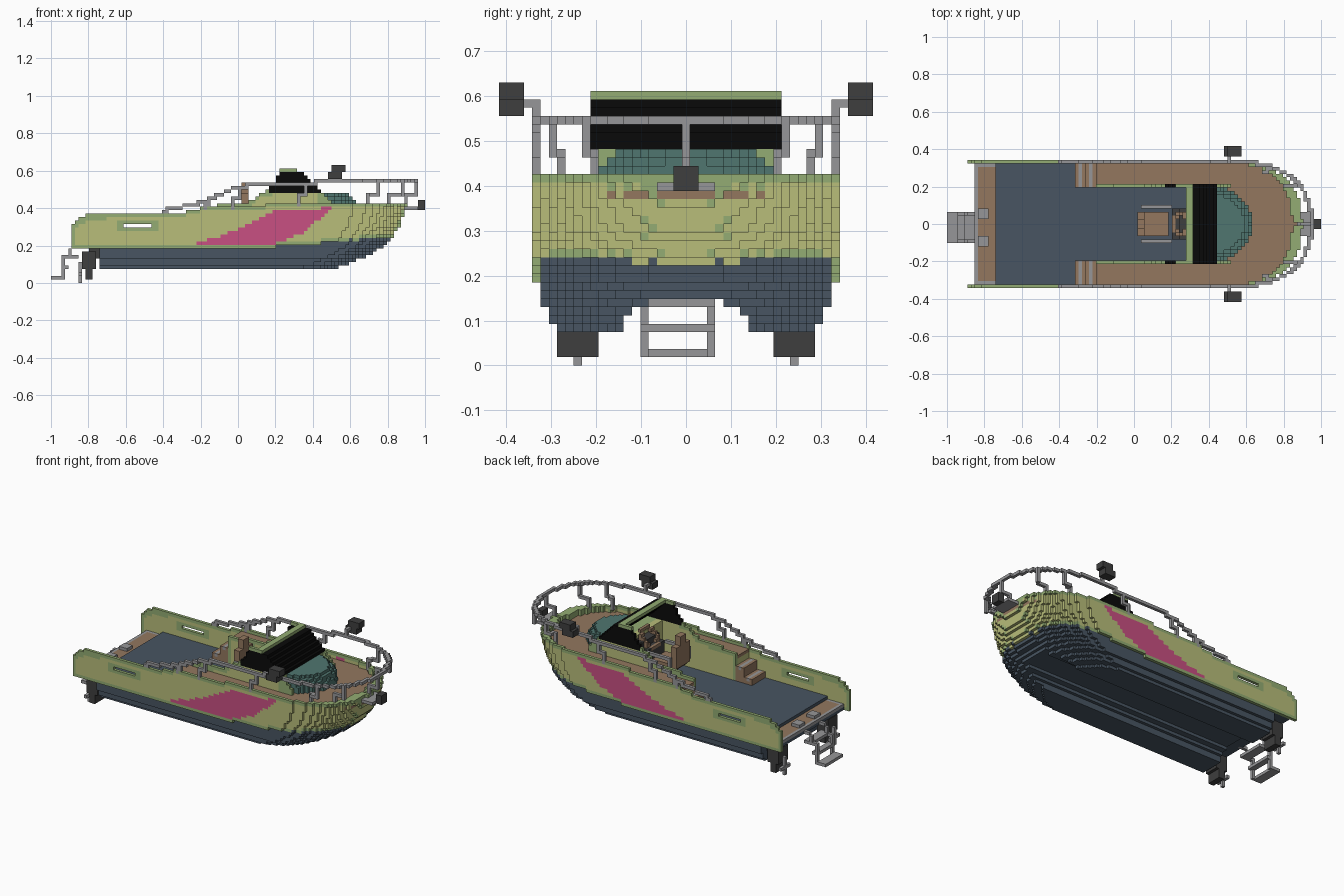
import bpy, math

if "Cube" in bpy.data.objects:
    bpy.data.objects.remove(bpy.data.objects["Cube"])

S = 2 / 108                      # block size
cells = {}                       # (i, j, k) -> (part, colour)
COLOURS = {
    "lime_green": (147, 172, 115), "olive_yellow": (184, 189, 122),
    "deck_brown": (147, 119, 95), "hull_slate": (72, 85, 98),
    "teal_glass": (80, 118, 112), "pink_stripe": (200, 80, 130),
    "rail_grey": (150, 150, 152), "dark_grey": (62, 62, 62), "black_glass": (10, 10, 10)}


def linear(c):
    c /= 255
    return c / 12.92 if c < 0.04045 else ((c + 0.055) / 1.055) ** 2.4


def interp(v, pts):
    """Piecewise linear profile."""
    if v <= pts[0][0]:
        return pts[0][1]
    for (a, p), (b, q) in zip(pts, pts[1:]):
        if v <= b:
            return p + (q - p) * (v - a) / (b - a)
    return pts[-1][1]


def fill(part, lo, hi, rule):
    """Fill a box with blocks; rule is a colour or a function giving one or None."""
    rng = [range(math.floor(l / S) - 1, math.ceil(h / S) + 2) for l, h in zip(lo, hi)]
    for i in rng[0]:
        for j in rng[1]:
            for k in rng[2]:
                p = ((i + 0.5) * S, j * S, (k + 0.5) * S)
                if all(l <= c <= h for l, c, h in zip(lo, p, hi)):
                    col = rule if isinstance(rule, str) else rule(*p)
                    if col:
                        cells[i, j, k] = (part, col)


def both(part, lo, hi, rule):
    """Same box on both sides of the centre line."""
    fill(part, lo, hi, rule)
    fill(part, (lo[0], -hi[1], lo[2]), (hi[0], -lo[1], hi[2]), rule)


def tube(part, pts, colour="rail_grey", mirror=True):
    """One-block-thick line through points."""
    for a, b in zip(pts, pts[1:]):
        n = max(1, int(math.dist(a, b) / S * 3))
        for t in range(n + 1):
            p = [u + (v - u) * t / n for u, v in zip(a, b)]
            i, j, k = math.floor(p[0] / S), round(p[1] / S), math.floor(p[2] / S)
            cells[i, j, k] = (part, colour)
            if mirror:
                cells[i, -j, k] = (part, colour)


# --- hull outline rules ---
REACH = [(0.08, 0.55), (0.10, 0.61), (0.13, 0.67), (0.15, 0.71), (0.19, 0.77),
         (0.24, 0.82), (0.30, 0.865), (0.42, 0.90)]


def taper(x, front, length):
    t = (x - front + length) / length
    return 1 if t <= 0 else 0 if t >= 1 else (1 - t ** 2.3) ** (1 / 2.3)


def half_width(x, z):
    return 0.343 * taper(x, interp(z, REACH), 0.4)


def side_top(x):
    if x < -0.78:
        return 0.372 - 0.07 * ((-0.78 - x) / 0.11) ** 2
    return 0.372 if x < -0.28 else 0.39 if x < -0.2 else 0.409 if x < 0.15 else 0.427


def side_bottom(x):
    return 0.185 if x < 0.2 else 0.203 if x < 0.45 else 0.222 if x < 0.65 else 0.24


# lower hull with centre tunnel
def lower_rule(x, y, z):
    a = abs(y)
    w = 0.325 if z > 0.13 else 0.306 if z > 0.095 else 0.287
    inner = 0.14 if z < 0.11 else 0.12 if z < 0.13 else 0.083 if z < 0.148 else -1
    if inner < a < w * taper(x, interp(z, REACH), 0.3):
        return "hull_slate"


fill("lower_hull", (-0.74, -0.35, 0.074), (0.9, 0.35, 0.241), lower_rule)
fill("stern_platform", (-0.85, -0.33, 0.185), (-0.73, 0.33, 0.205), "hull_slate")


# topsides with border trim, drain slot and painted stripe
STRIPE_LOW = [(-0.27, 0.2), (0.2, 0.21), (0.35, 0.27), (0.5, 0.395)]
STRIPE_HIGH = [(-0.27, 0.2), (-0.1, 0.25), (0.05, 0.31), (0.2, 0.39), (0.5, 0.4)]


def side_rule(x, y, z):
    a, w = abs(y), half_width(x, z)
    top, bot = side_top(x), side_bottom(x)
    if not (bot < z < top and a < w):
        return None
    if x < 0.3 and a < w - S:
        return None
    if -0.62 < x < -0.46 and 0.295 < z < 0.318:
        return None
    if -0.26 < x < 0.5 and a > 0.3 and interp(x, STRIPE_LOW) < z < interp(x, STRIPE_HIGH):
        return "pink_stripe"
    slot = -0.645 < x < -0.435 and 0.278 < z < 0.336
    edge = z > top - S or z < bot + S or x < -0.87 or (x < -0.7 and z > top - 2 * S)
    return "lime_green" if edge or slot or (x > 0.7 and a < 0.1) else "olive_yellow"


fill("topsides", (-0.89, -0.36, 0.18), (0.92, 0.36, 0.43), side_rule)

# aft deck, cockpit floor and trim lines
fill("aft_deck", (-0.85, -0.325, 0.204), (0.32, 0.325, 0.223), "deck_brown")
for x in (-0.84, -0.57, -0.31):
    fill("deck_trim", (x - S / 2, -0.325, 0.204), (x + S / 2, 0.325, 0.223), "rail_grey")
both("deck_trim", (-0.57, 0.18, 0.204), (-0.2, 0.195, 0.223), "rail_grey")
both("deck_trim", (-0.85, 0.31, 0.204), (-0.2, 0.325, 0.223), "rail_grey")
both("deck_cleat", (-0.47, 0.2, 0.204), (-0.41, 0.235, 0.223), "rail_grey")


# raised side decks and bow deck
def deck_rule(x, y, z):
    a = abs(y)
    if a > half_width(x, z) - S or (x < 0.3 and a < 0.2):
        return None
    if z < 0.37:
        return "olive_yellow"
    if z < 0.39:
        return "deck_brown"
    if a > 0.345 * taper(x, 0.845, 0.4):
        return "lime_green"
    cells.pop((math.floor(x / S), round(y / S), math.floor(z / S)), None)


fill("upper_deck", (-0.2, -0.33, 0.223), (0.9, 0.33, 0.427), deck_rule)
both("boarding_step", (-0.31, 0.2, 0.222), (-0.25, 0.32, 0.278), "deck_brown")
both("boarding_step", (-0.25, 0.2, 0.222), (-0.2, 0.32, 0.334), "deck_brown")
for x, z in ((-0.296, 0.27), (-0.24, 0.325)):
    tube("step_trim", [(x, 0.204, z), (x, 0.31, z)])

# cockpit coaming and cabin sides
CABIN = [(-0.2, 0.41), (0.05, 0.427), (0.12, 0.482), (0.2, 0.502), (0.43, 0.502), (0.52, 0.41)]


def cabin_rule(x, y, z):
    h = interp(x, CABIN)
    if z < h:
        return "lime_green" if z > h - 1.3 * S or x < -0.18 or x > 0.42 else "olive_yellow"


both("cabin_side", (-0.2, 0.195, 0.222), (0.52, 0.213, 0.51), cabin_rule)
fill("cabin_front", (0.31, -0.2, 0.389), (0.44, 0.2, 0.482), "lime_green")
fill("cockpit_bulkhead", (0.3, -0.2, 0.222), (0.33, 0.2, 0.482), "olive_yellow")


# stepped bow window
def dome_rule(x, y, z):
    r = interp(z, [(0.4, 1), (0.44, 0.95), (0.49, 0.72)])
    if ((x - 0.42) / 0.21) ** 2 + (y / 0.2) ** 2 < r * r:
        return "teal_glass"


fill("bow_window", (0.43, -0.195, 0.389), (0.64, 0.195, 0.482), dome_rule)


# raked windshield with side panes and top frame
def screen_rule(x, y, z):
    front = 0.435 - (z - 0.5) * 1.1
    pane = front - 0.045 < x < front
    wing = abs(y) > 0.195 and 0.17 + (z - 0.5) * 0.6 < x < front
    if pane or wing:
        return "lime_green" if z > 0.593 else "black_glass"


fill("windshield", (0.15, -0.213, 0.482), (0.46, 0.213, 0.612), screen_rule)

# helm console, wheel and seat
fill("helm_console", (0.2, -0.085, 0.222), (0.3, 0.085, 0.42), "dark_grey")
fill("helm_console", (0.25, -0.085, 0.42), (0.31, 0.085, 0.46), "dark_grey")
ring = [(0.25 + 0.035 * math.sin(t * math.pi / 6), 0.06 * math.cos(t * math.pi / 6),
         0.46 + 0.05 * math.sin(t * math.pi / 6)) for t in range(13)]
tube("steering_wheel", ring, "deck_brown")
fill("seat", (0.04, -0.07, 0.33), (0.18, 0.07, 0.37), "deck_brown")
fill("seat", (0.02, -0.06, 0.36), (0.056, 0.06, 0.482), "deck_brown")
fill("seat", (0.02, -0.03, 0.482), (0.056, 0.03, 0.54), "deck_brown")
fill("seat_base", (0.07, -0.03, 0.222), (0.14, 0.03, 0.335), "rail_grey")
tube("seat_arm", [(0.04, 0.09, 0.36), (0.04, 0.09, 0.42), (0.2, 0.09, 0.42)])


# guard rail running round the bow
def rail_point(t, z=0.546):
    c, s = math.cos(t), math.sin(t)
    return (0.55 + 0.4 * c ** 0.87, 0.333 * max(s, 0) ** 0.87, z)


bow = [rail_point(math.pi / 2 * (1 - n / 16) if n < 16 else 0) for n in range(17)]
tube("guard_rail", [(-0.39, 0.333, 0.385), (-0.2, 0.333, 0.43), (-0.02, 0.333, 0.505),
                    (0.1, 0.333, 0.53), (0.4, 0.333, 0.536)] + bow)
for top, foot in (((-0.15, 0.333, 0.45), (-0.18, 0.333, 0.4)),
                  ((0.01, 0.333, 0.51), (-0.03, 0.333, 0.4)),
                  ((0.37, 0.333, 0.53), (0.33, 0.333, 0.42)),
                  (rail_point(1.08), (0.69, 0.28, 0.41)),
                  (rail_point(0.65), (0.81, 0.2, 0.41)),
                  (rail_point(0), (0.89, 0, 0.41))):
    tube("rail_post", [top, (top[0], top[1], (top[2] + foot[2]) / 2),
                       (foot[0], foot[1], (top[2] + foot[2]) / 2), foot])

# lamps
both("side_lamp", (0.5, 0.36, 0.593), (0.575, 0.418, 0.63), "dark_grey")
both("side_lamp", (0.48, 0.36, 0.556), (0.55, 0.418, 0.593), "dark_grey")
tube("lamp_bracket", [(0.5, 0.333, 0.55), (0.5, 0.333, 0.585), (0.5, 0.36, 0.585)])
fill("bow_plate", (0.87, -0.065, 0.389), (0.96, 0.065, 0.407), "rail_grey")
fill("bow_lamp", (0.96, -0.03, 0.389), (1.0, 0.03, 0.444), "dark_grey")

# twin outboard drives with propellers
both("outboard", (-0.84, 0.195, 0.074), (-0.76, 0.287, 0.167), "dark_grey")
both("outboard", (-0.82, 0.195, 0.019), (-0.78, 0.287, 0.074), "dark_grey")
both("outboard_mount", (-0.8, 0.2, 0.13), (-0.73, 0.27, 0.186), "dark_grey")
tube("propeller", [(-0.85, 0.241, 0.005), (-0.85, 0.241, 0.1)])
tube("propeller", [(-0.85, 0.2, 0.05), (-0.85, 0.28, 0.05)])

# boarding ladder and grab handles
for y in (-5 * S, 3 * S):
    tube("ladder_rail", [(-0.84, y, 0.2), (-0.885, y, 0.2), (-0.9, y, 0.14), (-0.935, y, 0.14),
                         (-0.935, y, 0.03), (-0.99, y, 0.03)], mirror=False)
    fill("grab_handle", (-0.84, y - 0.025, 0.222), (-0.78, y + 0.025, 0.241), "rail_grey")
for x, z in ((-0.89, 0.14), (-0.935, 0.083), (-0.985, 0.028)):
    fill("ladder_step", (x - 0.016, -0.1, z - 0.009), (x + 0.035, 0.06, z + 0.0095), "rail_grey")

# --- turn the blocks into one mesh per part, outer faces only ---
mats = {}
for name, rgb in COLOURS.items():
    mats[name] = bpy.data.materials.new(name)
    mats[name].diffuse_color = (*map(linear, rgb), 1)
names = list(COLOURS)
SIDES = {(1, 0, 0): ((1, 0, 0), (1, 1, 0), (1, 1, 1), (1, 0, 1)),
         (-1, 0, 0): ((0, 0, 0), (0, 0, 1), (0, 1, 1), (0, 1, 0)),
         (0, 1, 0): ((0, 1, 0), (0, 1, 1), (1, 1, 1), (1, 1, 0)),
         (0, -1, 0): ((0, 0, 0), (1, 0, 0), (1, 0, 1), (0, 0, 1)),
         (0, 0, 1): ((0, 0, 1), (1, 0, 1), (1, 1, 1), (0, 1, 1)),
         (0, 0, -1): ((0, 0, 0), (0, 1, 0), (1, 1, 0), (1, 0, 0))}
parts = {}
for (i, j, k), (part, col) in cells.items():
    verts, faces, idx = parts.setdefault(part, ({}, [], []))
    for d, quad in SIDES.items():
        if (i + d[0], j + d[1], k + d[2]) not in cells:
            faces.append([verts.setdefault((i + a, j + b, k + c), len(verts)) for a, b, c in quad])
            idx.append(names.index(col))
for part, (verts, faces, idx) in parts.items():
    mesh = bpy.data.meshes.new(part)
    mesh.from_pydata([(x * S, (y - 0.5) * S, z * S) for x, y, z in verts], [], faces)
    used = sorted(set(idx))
    for u in used:
        mesh.materials.append(mats[names[u]])
    mesh.polygons.foreach_set("material_index", [used.index(u) for u in idx])
    bpy.context.collection.objects.link(bpy.data.objects.new(part, mesh))

for m in bpy.data.materials:
    if m.users and not m.is_grease_pencil:
        m.use_nodes = True
        m.node_tree.nodes["Principled BSDF"].inputs["Base Color"].default_value = m.diffuse_color
